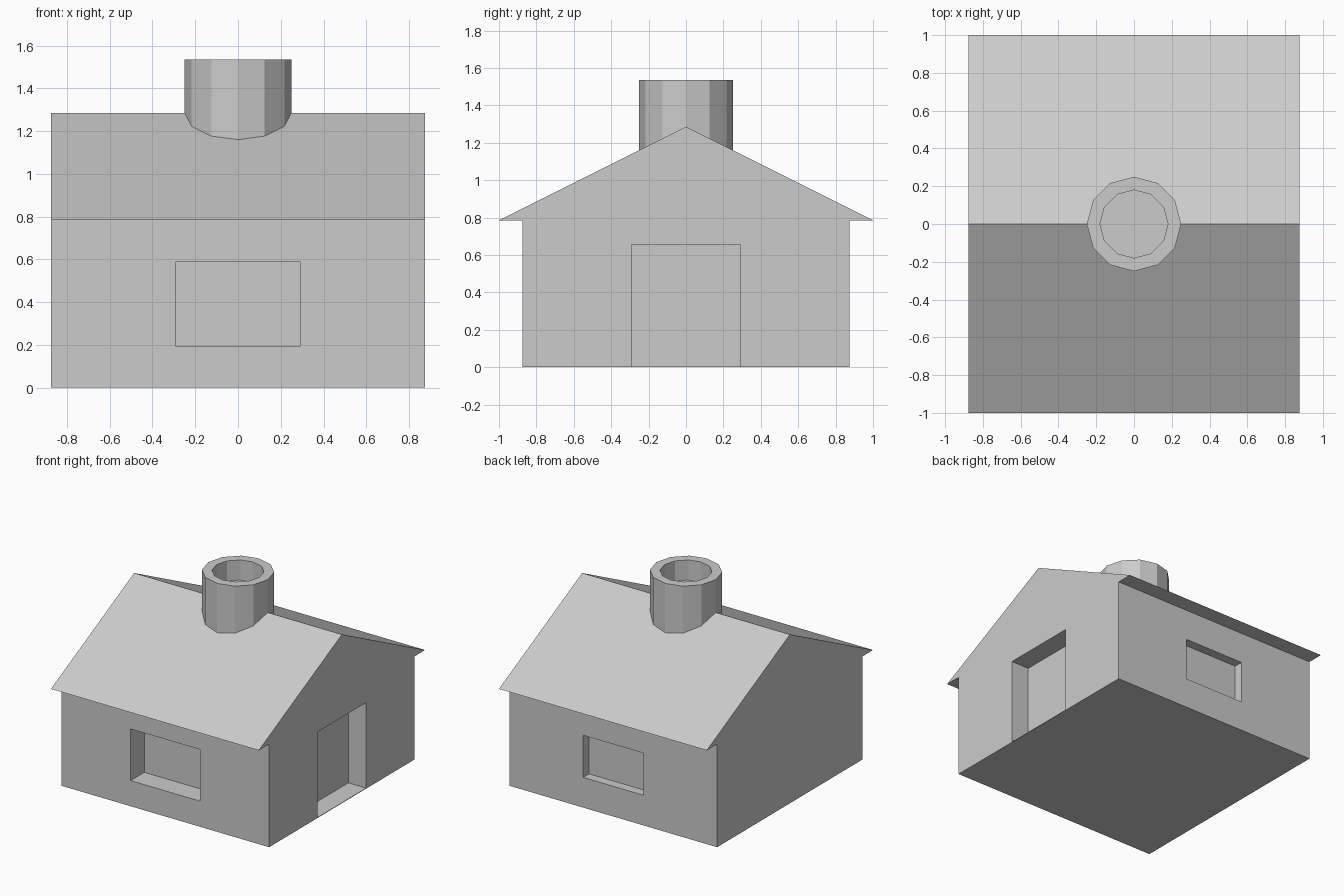
import bpy, bmesh
from math import cos, sin, tau

if "Cube" in bpy.data.objects:
    bpy.data.objects.remove(bpy.data.objects["Cube"])


def make_object(name, bm):
    bmesh.ops.recalc_face_normals(bm, faces=bm.faces)
    mesh = bpy.data.meshes.new(name)
    bm.to_mesh(mesh)
    bm.free()
    obj = bpy.data.objects.new(name, mesh)
    bpy.context.collection.objects.link(obj)
    return obj


def extrude_profile(name, points, x0, x1):
    """Extrude a (y, z) outline along x."""
    bm = bmesh.new()
    face = bm.faces.new([bm.verts.new((x0, y, z)) for y, z in points])
    ext = bmesh.ops.extrude_face_region(bm, geom=[face])
    verts = [v for v in ext["geom"] if isinstance(v, bmesh.types.BMVert)]
    bmesh.ops.translate(bm, verts=verts, vec=(x1 - x0, 0, 0))
    return make_object(name, bm)


def cut_box(target, name, x0, x1, y0, y1, z0, z1):
    """Carve a box-shaped recess out of the target."""
    cutter = extrude_profile(name, [(y0, z0), (y1, z0), (y1, z1), (y0, z1)], x0, x1)
    mod = target.modifiers.new(name, "BOOLEAN")
    mod.operation = "DIFFERENCE"
    mod.solver = "EXACT"
    mod.object = cutter
    bpy.context.view_layer.objects.active = target
    bpy.ops.object.modifier_apply(modifier=name)
    bpy.data.objects.remove(cutter)


# House body: walls and gabled roof share flush gable ends
W, EAVE, EAVE_Z, RIDGE_Z = 0.875, 1.0, 0.785, 1.285
half = [(W, 0), (W, EAVE_Z), (EAVE, EAVE_Z)]
outline = half + [(0, RIDGE_Z)] + [(-y, z) for y, z in reversed(half)]
house = extrude_profile("house_body", outline, -W, W)

# Recesses: front window, smaller back window, doorway on the right
cut_box(house, "front_window", -0.292, 0.292, -1.2, -W + 0.165, 0.195, 0.588)
cut_box(house, "back_window", -0.253, 0.253, W - 0.07, 1.2, 0.23, 0.55)
cut_box(house, "doorway", W - 0.15, 1.2, -0.292, 0.292, 0.004, 0.655)

# Chimney: 12-sided pot with a shallow hollow
SIDES = 12
bm = bmesh.new()
rings = []
for r, z in [(0.25, 1.15), (0.25, 1.535), (0.18, 1.535), (0.18, 1.382)]:
    rings.append([bm.verts.new((r * cos(tau * i / SIDES), r * sin(tau * i / SIDES), z))
                  for i in range(SIDES)])
for a, b in zip(rings, rings[1:]):
    for i in range(SIDES):
        j = (i + 1) % SIDES
        bm.faces.new((a[i], a[j], b[j], b[i]))
bm.faces.new(rings[0][::-1])
bm.faces.new(rings[-1])
make_object("chimney", bm)
